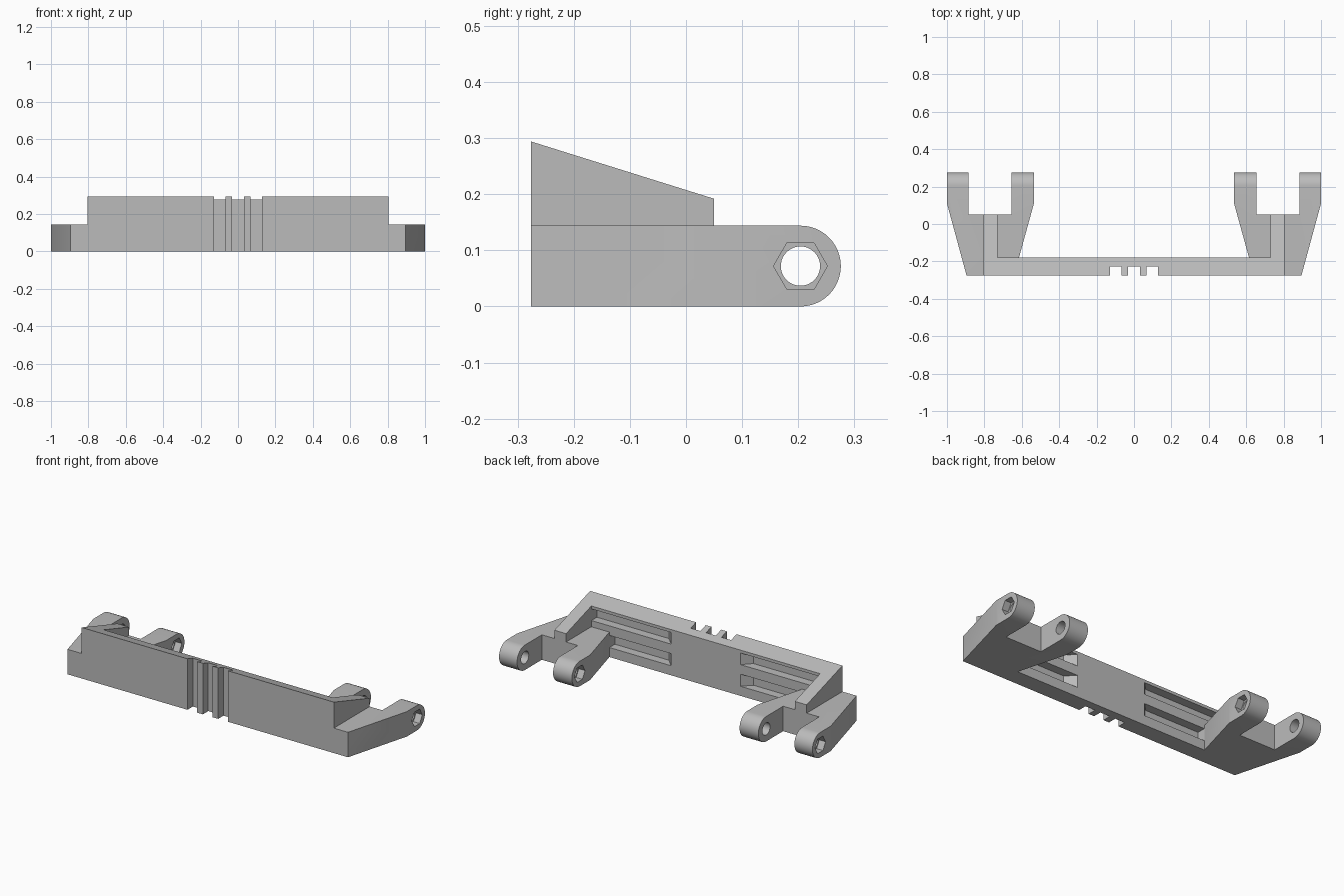
import bpy, bmesh, math

cube = bpy.data.objects.get("Cube")
if cube:
    bpy.data.objects.remove(cube, do_unlink=True)

grey = bpy.data.materials.new("mid grey")
grey.use_nodes = True
grey.diffuse_color = (0.5, 0.5, 0.5, 1)
grey.node_tree.nodes["Principled BSDF"].inputs["Base Color"].default_value = (0.5, 0.5, 0.5, 1)

FRONT, BACK, TIP = -0.276, -0.18, 0.276     # key depths along y
ARM_H = 0.144
R = ARM_H / 2
PIN_Y = TIP - R


def prism(name, pts, axis, lo, hi):
    """Extrude a (y, z) outline along x, or an (x, y) outline along z."""
    place = (lambda p: (lo, p[0], p[1])) if axis == "x" else (lambda p: (p[0], p[1], lo))
    shift = (hi - lo, 0, 0) if axis == "x" else (0, 0, hi - lo)
    bm = bmesh.new()
    face = bm.faces.new([bm.verts.new(place(p)) for p in pts])
    out = bmesh.ops.extrude_face_region(bm, geom=[face])
    new = [g for g in out["geom"] if isinstance(g, bmesh.types.BMVert)]
    bmesh.ops.translate(bm, vec=shift, verts=new)
    bmesh.ops.recalc_face_normals(bm, faces=bm.faces)
    mesh = bpy.data.meshes.new(name)
    bm.to_mesh(mesh)
    bm.free()
    mesh.materials.append(grey)
    obj = bpy.data.objects.new(name, mesh)
    bpy.context.collection.objects.link(obj)
    return obj


def combine(target, tool, operation):
    """Apply an exact boolean and discard the tool."""
    mod = target.modifiers.new("combine", "BOOLEAN")
    mod.operation, mod.solver, mod.object = operation, "EXACT", tool
    bpy.context.view_layer.update()
    done = target.evaluated_get(bpy.context.evaluated_depsgraph_get())
    mesh = bpy.data.meshes.new_from_object(done)
    target.modifiers.clear()
    target.data = mesh
    bpy.data.objects.remove(tool, do_unlink=True)


def ring(radius, count, start=0.0, sweep=math.tau):
    return [(PIN_Y + radius * math.cos(start + sweep * i / count),
             R + radius * math.sin(start + sweep * i / count)) for i in range(count)]


def span(side, a, b):
    return sorted((side * a, side * b))


def top_at(y):
    """Height of the sloping top at depth y."""
    return 0.294 - (y - FRONT) * 0.102 / 0.326


def wedge(y_end):
    return [(FRONT, 0), (y_end, 0), (y_end, top_at(y_end)), (FRONT, top_at(FRONT))]


# Crossbar with sloping top
bracket = prism("mounting_bracket", wedge(BACK), "x", -0.805, 0.805)

for side in (1, -1):
    # Side gusset
    combine(bracket, prism("gusset", wedge(0.05), "x", *span(side, 0.73, 0.805)), "UNION")

    # Forked arm: plan outline cut to a round-ended side profile
    plan = [(0.895, FRONT), (1, 0.11), (1, TIP), (0.885, TIP), (0.885, 0.05),
            (0.655, 0.05), (0.655, TIP), (0.535, TIP), (0.535, 0.11),
            (0.615, BACK), (0.615, FRONT)]
    fork = prism("forked_arm", [(side * x, y) for x, y in plan], "z", 0, ARM_H)
    profile = [(FRONT, 0)] + ring(R, 24, -math.pi / 2, math.pi) + [(PIN_Y, ARM_H), (FRONT, ARM_H)]
    combine(fork, prism("side_profile", profile, "x", *span(side, 0.4, 1.1)), "INTERSECT")

    # Pin hole and hexagonal nut recesses on the outer faces
    combine(fork, prism("pin_hole", ring(0.035, 40), "x", *span(side, 0.4, 1.1)), "DIFFERENCE")
    for a, b in ((0.96, 1.1), (0.4, 0.575)):
        combine(fork, prism("nut_recess", ring(0.048, 6), "x", *span(side, a, b)), "DIFFERENCE")
    combine(bracket, fork, "UNION")

    # Rear slots with slanted inner ends
    for low, high, end in ((0.18, 0.247, 0.73), (0.055, 0.125, 0.615)):
        slot = [(side * x, y) for x, y in ((0.22, BACK + 0.001), (0.27, BACK - 0.05),
                                           (end, BACK - 0.05), (end, BACK + 0.001))]
        combine(bracket, prism("slot", slot, "z", low, high), "DIFFERENCE")

# Front grooves
for x in (-0.098, 0, 0.098):
    groove = [(x - 0.031, -0.4), (x + 0.031, -0.4), (x + 0.031, -0.227), (x - 0.031, -0.227)]
    combine(bracket, prism("groove", groove, "z", -0.1, 0.5), "DIFFERENCE")

# Smooth the round ends and keep other edges sharp
bpy.ops.object.select_all(action="DESELECT")
bracket.select_set(True)
bpy.context.view_layer.objects.active = bracket
bpy.ops.object.shade_smooth_by_angle(angle=math.radians(25))
